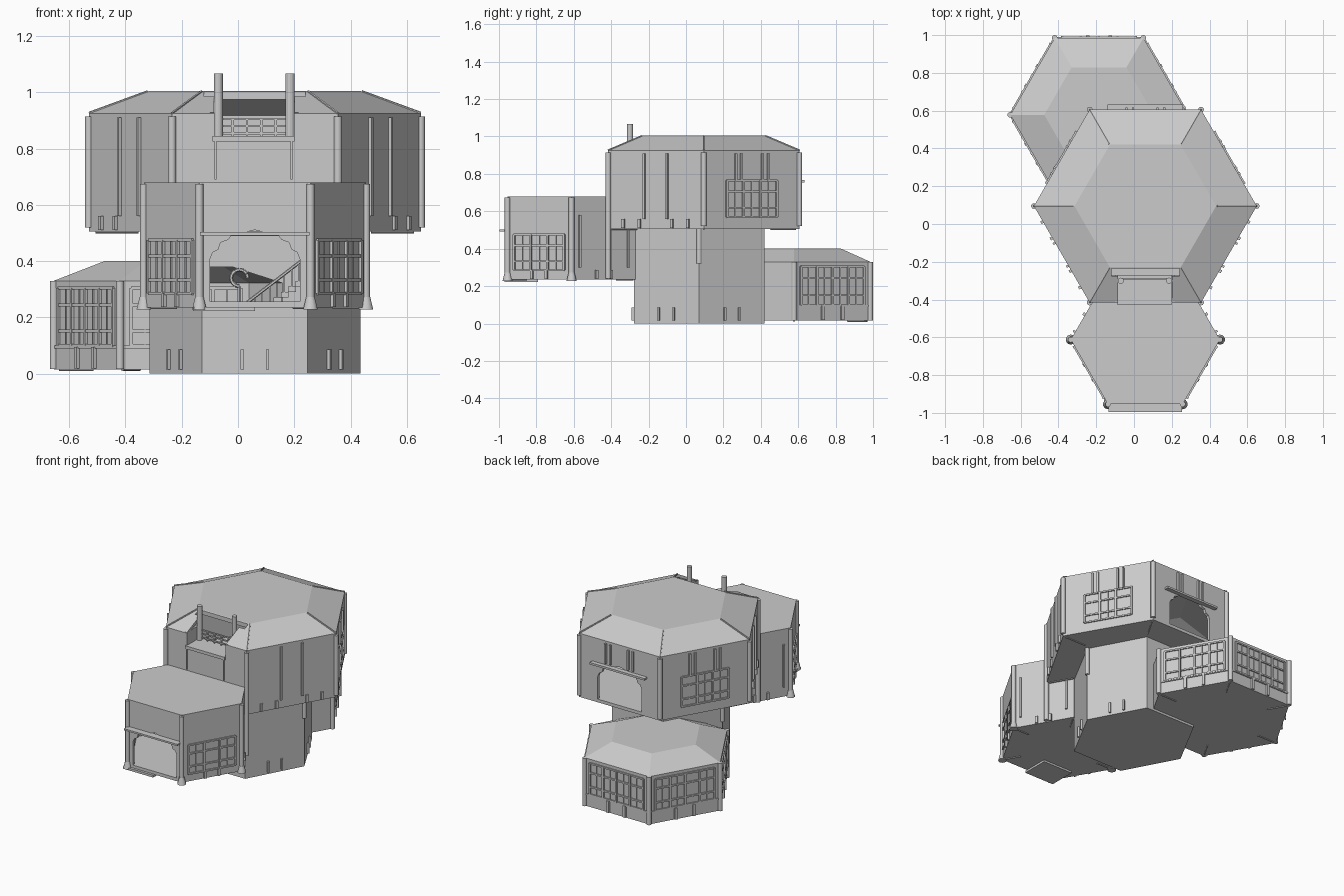
import bpy, bmesh, math
from mathutils import Matrix, Vector

if "Cube" in bpy.data.objects:
    bpy.data.objects.remove(bpy.data.objects["Cube"])

plaster = bpy.data.materials.new("warm_grey")
plaster.use_nodes = True
grey = (0.6, 0.6, 0.6, 1)
plaster.diffuse_color = grey
plaster.node_tree.nodes["Principled BSDF"].inputs["Base Color"].default_value = grey


def finish(bm, name):
    bmesh.ops.recalc_face_normals(bm, faces=bm.faces)
    mesh = bpy.data.meshes.new(name)
    bm.to_mesh(mesh)
    bm.free()
    mesh.materials.append(plaster)
    ob = bpy.data.objects.new(name, mesh)
    bpy.context.collection.objects.link(ob)
    return ob


def box(bm, x, y, z, mat=Matrix()):
    size = Vector((x[1] - x[0], y[1] - y[0], z[1] - z[0]))
    mid = Vector((sum(x), sum(y), sum(z))) / 2
    bmesh.ops.create_cube(bm, size=1, matrix=mat @ Matrix.Translation(mid) @ Matrix.Diagonal((*size, 1)))


def rod(bm, a, b, r, r2=None, seg=10):
    a, b = Vector(a), Vector(b)
    d = b - a
    mat = Matrix.Translation((a + b) / 2) @ d.to_track_quat("Z", "Y").to_matrix().to_4x4()
    bmesh.ops.create_cone(bm, cap_ends=True, segments=seg, radius1=r,
                          radius2=r if r2 is None else r2, depth=d.length, matrix=mat)


class Hex:
    """A six-sided room: centre, radius and (radius, height) levels."""

    def __init__(self, x, y, levels, stretch=1):
        self.x, self.y, self.levels, self.stretch = x, y, levels, stretch
        self.r = levels[0][0]

    def corner(self, k, z, r=None):
        a = math.radians(60 * k)
        r = r or self.r
        return Vector((self.x + r * math.cos(a), self.y + r * self.stretch * math.sin(a), z))

    def face(self, k):
        # Local frame of a wall: x along it, -y outward, z up
        p, q = self.corner(k, 0), self.corner(k + 1, 0)
        t = q - p
        return Matrix.Translation((p + q) / 2) @ Matrix.Rotation(math.atan2(t.y, t.x), 4, "Z")

    def solid(self, name, inset=0):
        bm = bmesh.new()
        rings = []
        last = len(self.levels) - 1
        for i, (r, z) in enumerate(self.levels):
            z += inset if i == 0 else -inset if i == last else -inset * 0.4
            rings.append([bm.verts.new(self.corner(k, z, r - inset * 1.15)) for k in range(6)])
        bm.faces.new(rings[0][::-1])
        bm.faces.new(rings[-1])
        for a, b in zip(rings, rings[1:]):
            for k in range(6):
                bm.faces.new((a[k], a[(k + 1) % 6], b[(k + 1) % 6], b[k]))
        return finish(bm, name)


def arch_cutter(mat, z, name):
    # Scalloped doorway outline
    half = [(0.16, 0), (0.16, 0.15), (0.15, 0.175), (0.13, 0.185), (0.122, 0.21),
            (0.095, 0.22), (0.08, 0.24), (0.04, 0.245)]
    outline = half + [(0, 0.255)] + [(-u, h) for u, h in reversed(half)]
    bm = bmesh.new()
    f = bm.faces.new([bm.verts.new(mat @ Vector((u, -0.06, z + h))) for u, h in outline])
    ext = bmesh.ops.extrude_face_region(bm, geom=[f])
    verts = [v for v in ext["geom"] if isinstance(v, bmesh.types.BMVert)]
    bmesh.ops.translate(bm, verts=verts, vec=mat.to_3x3() @ Vector((0, 0.12, 0)))
    return finish(bm, name)


def carve(ob, cutters):
    for c in cutters:
        m = ob.modifiers.new("cut", "BOOLEAN")
        m.operation, m.solver, m.object = "DIFFERENCE", "EXACT", c
    graph = bpy.context.evaluated_depsgraph_get()
    mesh = bpy.data.meshes.new_from_object(ob.evaluated_get(graph))
    ob.modifiers.clear()
    ob.data = mesh


# Four rooms
upper = Hex(0.06, 0.095, [(0.59, 0.505), (0.59, 0.925), (0.375, 1.005)])
porch = Hex(0.06, -0.612, [(0.395, 0.235), (0.395, 0.68)])
core = Hex(0.06, 0.07, [(0.375, 0), (0.375, 0.51)], 1.075)
rear = Hex(-0.185, 0.578, [(0.47, 0.015), (0.47, 0.33), (0.29, 0.4)])

rooms = {"upper_room": upper, "entrance_room": porch, "core_room": core, "rear_room": rear}
shells = {n: h.solid(n) for n, h in rooms.items()}
voids = {n: h.solid(n + "_void", 0.02) for n, h in rooms.items()}
front_arch = arch_cutter(porch.face(4), 0.256, "front_arch_cutter")
inner_arch = arch_cutter(porch.face(1), 0.256, "inner_arch_cutter")
back_arch = arch_cutter(upper.face(1), 0.526, "back_arch_cutter")
bm = bmesh.new()
box(bm, (-0.085, 0.2), (-0.5, -0.26), (0.84, 1.1))
notch = finish(bm, "notch_cutter")
bm = bmesh.new()
box(bm, (-0.12, 0.24), (-0.275, -0.236), (0.845, 1.12))
recess = finish(bm, "recess_cutter")

carve(shells["upper_room"], [voids["upper_room"], back_arch, notch, recess])
carve(shells["entrance_room"], [voids["entrance_room"], front_arch, inner_arch])
carve(shells["core_room"], [voids["core_room"], inner_arch, voids["rear_room"]])
carve(shells["rear_room"], [voids["rear_room"], voids["core_room"]])
for c in [front_arch, inner_arch, back_arch, notch, recess, *voids.values()]:
    bpy.data.objects.remove(c)


# Wall trim
def strips(bm, room, k, us, z0, z1, w=0.012, d=0.012):
    for u in us:
        box(bm, (u - w / 2, u + w / 2), (-d, 0.004), (z0, z1), room.face(k))


def window(bm, room, k, width, z0, z1, cols=3):
    mat, h = room.face(k), width / 2
    for i in range(cols + 1):
        u = -h + width * i / cols
        box(bm, (u - 0.006, u + 0.006), (-0.01, 0.004), (z0, z1), mat)
    for f in (0, 0.25, 0.7, 1):
        z = z0 + (z1 - z0) * f
        box(bm, (-h, h), (-0.008, 0.004), (z - 0.005, z + 0.005), mat)
    for i in range(cols):
        u = -h + width * (i + 0.5) / cols
        box(bm, (u - 0.002, u + 0.002), (-0.005, 0.004), (z0, z1), mat)


bm = bmesh.new()
for k in (0, 2):
    window(bm, upper, k, 0.31, 0.57, 0.765)
    strips(bm, upper, k, (-0.1, -0.065, 0.065, 0.1), 0.765, 0.91)
for k in (3, 5):
    strips(bm, upper, k, (-0.07, 0.07), 0.56, 0.91)
    strips(bm, upper, k, (-0.2, -0.1, 0.1, 0.2), 0.51, 0.56, 0.016)
strips(bm, upper, 1, (-0.1, -0.065, 0.065, 0.1), 0.78, 0.91)
strips(bm, upper, 4, (-0.14, 0.13), 0.69, 0.83, 0.008, 0.008)
box(bm, (-0.15, 0.14), (-0.01, 0.004), (0.825, 0.845), upper.face(4))
finish(bm, "upper_trim")

bm = bmesh.new()
for k in (3, 5):
    window(bm, porch, k, 0.31, 0.285, 0.475)
    strips(bm, porch, k, (-0.045, 0.045), 0.237, 0.285, 0.016)
for k in (0, 2):
    strips(bm, porch, k, (-0.15, 0.15), 0.3, 0.58)
    strips(bm, porch, k, (-0.045, 0.045), 0.237, 0.285, 0.016)
finish(bm, "entrance_trim")

bm = bmesh.new()
for k in range(6):
    strips(bm, core, k, (-0.045, 0.045), 0.015, 0.085)
    if k != 5:
        window(bm, rear, k, 0.39, 0.1, 0.305, 4)
        strips(bm, rear, k, (-0.06, 0.06), 0.018, 0.095, 0.018)
        box(bm, (-0.22, 0.22), (-0.006, 0.004), (0.09, 0.1), rear.face(k))
finish(bm, "lower_trim")

# Corner posts, flared feet and roof hips
bm = bmesh.new()
for k in range(6):
    low = 0.24 if k in (4, 5) else 0.52
    rod(bm, upper.corner(k, low), upper.corner(k, 0.915), 0.015)
    if k != 5:
        rod(bm, rear.corner(k, 0.016), rear.corner(k, 0.33), 0.015)
    if k in (0, 3):
        rod(bm, core.corner(k, 0.32), core.corner(k, 0.508), 0.014)
    if k in (0, 3, 4, 5):
        rod(bm, porch.corner(k, 0.27), porch.corner(k, 0.675), 0.015)
        rod(bm, porch.corner(k, 0.228), porch.corner(k, 0.272), 0.027, 0.016)
    rod(bm, upper.corner(k, 0.926), upper.corner(k, 1.003, 0.38), 0.005, seg=6)
finish(bm, "corner_posts")

# Shelves above the doorways and the doorstep
bm = bmesh.new()
box(bm, (-0.195, 0.195), (-0.042, 0.005), (0.492, 0.503), porch.face(4))
box(bm, (-0.2, 0.2), (-0.028, 0.005), (0.755, 0.768), upper.face(1))
box(bm, (-0.16, 0.06), (-0.97, -0.79), (0.222, 0.237))
finish(bm, "door_shelves")

# Underside frames
bm = bmesh.new()
for room, z in ((upper, 0.505), (porch, 0.235), (rear, 0.015)):
    for k in range(6):
        rod(bm, room.corner(k, z, room.r * 0.7), room.corner(k, z, room.r * 0.96), 0.006, seg=6)
finish(bm, "floor_ribs")

# Balcony: floor, cheeks, railing and tall posts
bm = bmesh.new()
box(bm, (-0.085, 0.2), (-0.42, -0.27), (0.825, 0.842))
for x in (-0.092, 0.207):
    box(bm, (x - 0.008, x + 0.008), (-0.414, -0.27), (0.83, 0.928))
for x in (-0.07, 0.185):
    rod(bm, (x, -0.3, 0.835), (x, -0.3, 1.067), 0.016, seg=12)
for z in (0.855, 0.88, 0.905):
    box(bm, (-0.07, 0.185), (-0.294, -0.286), (z - 0.004, z + 0.004))
for i in range(1, 5):
    x = -0.07 + 0.255 * i / 5
    box(bm, (x - 0.004, x + 0.004), (-0.294, -0.286), (0.84, 0.905))
finish(bm, "balcony")

# Inner staircase with handrails and a scroll
bm = bmesh.new()
for i in range(11):
    x, z = -0.03 + i * 0.026, 0.15 + i * 0.02
    box(bm, (x, x + 0.028), (-0.12, 0.02), (z - 0.02, z))
    for y in (-0.115, 0.015):
        box(bm, (x + 0.01, x + 0.015), (y - 0.003, y + 0.003), (z, z + 0.065))
for y in (-0.115, 0.015):
    rod(bm, (-0.03, y, 0.205), (0.25, y, 0.42), 0.006, seg=6)
scroll = [Vector((0.03 * math.cos(a) + 0.005, -0.2, 0.34 + 0.03 * math.sin(a)))
          for a in [i * math.pi / 6 for i in range(10)]]
for a, b in zip(scroll, scroll[1:]):
    rod(bm, a, b, 0.007, seg=6)
rod(bm, scroll[-1], (0.005, -0.2, 0.21), 0.007, seg=6)
finish(bm, "inner_stairs")

# Round posts are smooth, everything else keeps its edges
bpy.ops.object.select_all(action="DESELECT")
posts = bpy.data.objects["corner_posts"]
posts.select_set(True)
bpy.context.view_layer.objects.active = posts
bpy.ops.object.shade_smooth_by_angle(angle=math.radians(40))
